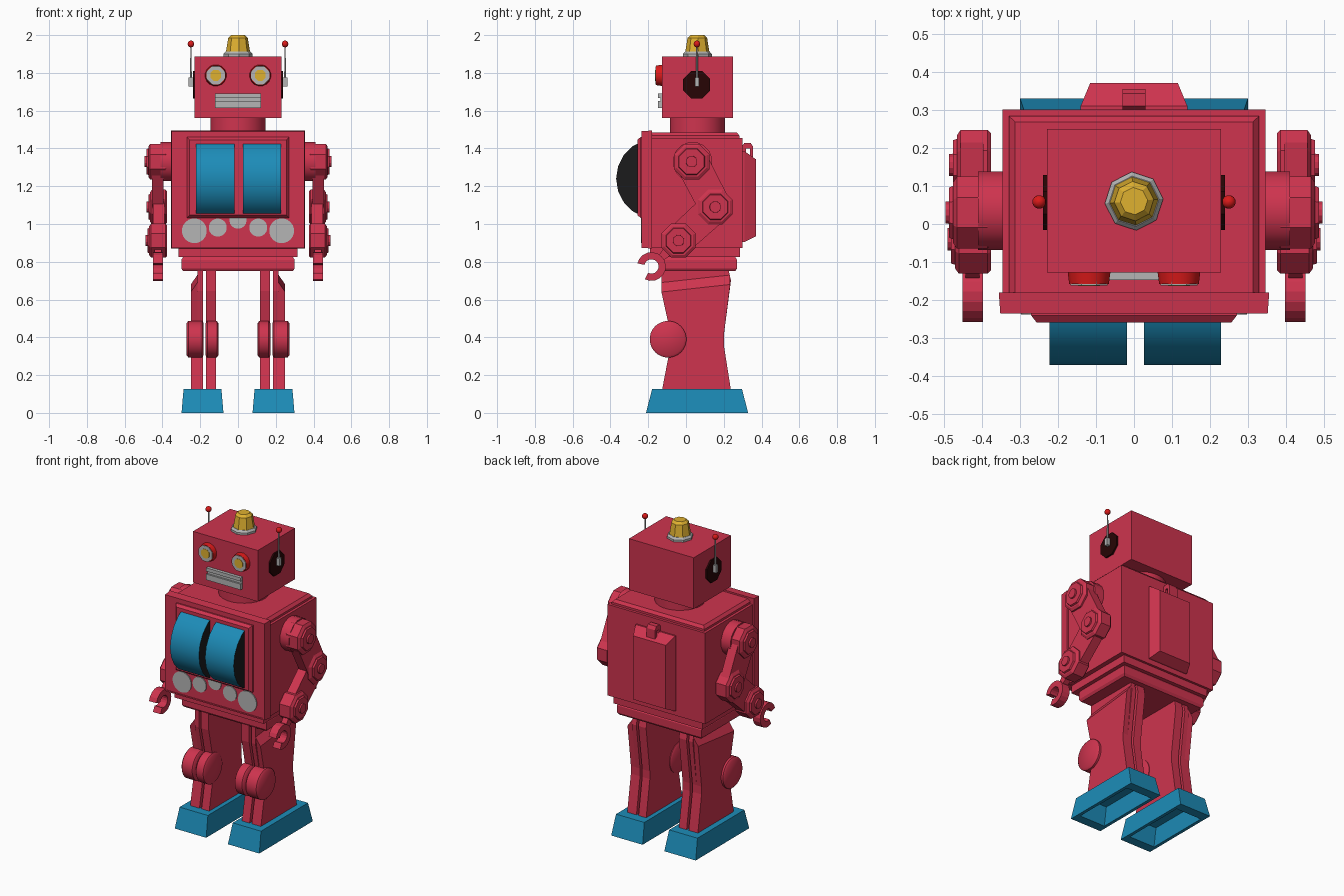
import bpy, bmesh, math
from math import sin, cos, pi, atan2

if "Cube" in bpy.data.objects:
    bpy.data.objects.remove(bpy.data.objects["Cube"])


def material(name, rgb):
    m = bpy.data.materials.new(name)
    m.diffuse_color = (*rgb, 1)
    m.use_nodes = True
    m.node_tree.nodes["Principled BSDF"].inputs["Base Color"].default_value = m.diffuse_color
    return m


RED = material("crimson paint", (0.62, 0.034, 0.077))
BLUE = material("blue paint", (0.012, 0.262, 0.48))
GOLD = material("gold", (0.74, 0.44, 0.03))
GREY = material("grey metal", (0.46, 0.46, 0.46))
BLACK = material("black", (0.011, 0.011, 0.012))
BROWN = material("dark brown", (0.02, 0.0015, 0.0015))
SIGNAL = material("signal red", (0.7, 0.01, 0.01))


def loft(name, rings, mat, smooth=False, cap_mat=None):
    """Bridge equal rings of points in order and cap both ends."""
    bm = bmesh.new()
    vs = [[bm.verts.new(p) for p in r] for r in rings]
    n = len(vs[0])
    for a, b in zip(vs, vs[1:]):
        for i in range(n):
            j = (i + 1) % n
            bm.faces.new((a[i], a[j], b[j], b[i]))
    for cap in (vs[0], vs[-1]):
        bm.faces.new(cap).material_index = 1 if cap_mat else 0
    bmesh.ops.recalc_face_normals(bm, faces=bm.faces)
    me = bpy.data.meshes.new(name)
    bm.to_mesh(me)
    bm.free()
    me.materials.append(mat)
    if cap_mat:
        me.materials.append(cap_mat)
    ob = bpy.data.objects.new(name, me)
    bpy.context.collection.objects.link(ob)
    if smooth:
        bpy.ops.object.select_all(action='DESELECT')
        ob.select_set(True)
        bpy.context.view_layer.objects.active = ob
        bpy.ops.object.shade_smooth_by_angle(angle=math.radians(40))
    return ob


def place(axis, d, a, b):
    return {'x': (d, a, b), 'y': (a, d, b), 'z': (a, b, d)}[axis]


def rect(axis, d, a0, a1, b0, b1):
    return [place(axis, d, a, b) for a, b in ((a0, b0), (a1, b0), (a1, b1), (a0, b1))]


def box(name, x0, x1, y0, y1, z0, z1, mat):
    return loft(name, [rect('z', z, x0, x1, y0, y1) for z in (z0, z1)], mat)


def lathe(name, axis, ca, cb, prof, n, mat, turn=0.5, **kw):
    """Turn (position, radius) pairs around an axis through (ca, cb)."""
    rings = [[place(axis, d, ca + r * cos(2 * pi * (i + turn) / n), cb + r * sin(2 * pi * (i + turn) / n))
              for i in range(n)] for d, r in prof]
    return loft(name, rings, mat, **kw)


def prism(name, yz, x0, x1, mat):
    return loft(name, [[(x, y, z) for y, z in yz] for x in (x0, x1)], mat)


def stadium(p, q, r0, r1):
    a = atan2(q[1] - p[1], q[0] - p[0])
    return [(c[0] + r * cos(a + s + k * pi / 4), c[1] + r * sin(a + s + k * pi / 4))
            for c, r, s in ((p, r0, pi / 2), (q, r1, -pi / 2)) for k in range(5)]


# Torso: main case, stepped lid, skirt and hip block
box("torso", -0.345, 0.345, -0.185, 0.30, 0.873, 1.455, RED)
loft("torso_lid", [rect('z', z, -x, x, -0.185, y) for z, x, y in
                   ((1.455, 0.328, 0.283), (1.468, 0.328, 0.283), (1.485, 0.312, 0.268))], RED)
box("torso_skirt", -0.315, 0.315, -0.19, 0.285, 0.825, 0.873, RED)
loft("hips", [rect('z', z, -x, x, -0.13 - e, 0.26 + e) for z, x, e in
              ((0.75, 0.29, 0), (0.765, 0.30, 0.01), (0.81, 0.30, 0.01), (0.826, 0.29, 0))], RED)

# Front panel with a thin rim, and raised window surround
loft("front_panel", [rect('y', y, -0.355 + e, 0.355 - e, 0.87 + e, 1.495 - e) for y, e in
                     ((-0.18, 0), (-0.235, 0.004), (-0.235, 0.012), (-0.231, 0.012))], RED)
loft("window_surround", [rect('y', y, -0.27 + e, 0.27 - e, 1.033 + e, 1.46 - e) for y, e in
                         ((-0.22, 0), (-0.24, 0), (-0.258, 0.014))], RED)

# Round drums bulging from the window, black end discs
for x0, x1 in ((-0.222, -0.018), (0.026, 0.228)):
    lathe("window_drum", 'x', -0.157, 1.24, [(x0, 0.213), (x1, 0.213)], 20, BLUE,
          turn=0, smooth=True, cap_mat=BLACK)

# Row of dials below the window
for s in (-1, 1):
    for x, z, r in ((0.231, 0.964, 0.066), (0.107, 0.981, 0.048)):
        lathe("dial", 'y', s * x, z, [(-0.23, r), (-0.237, r)], 20, GREY)
loft("centre_dial", [[(0.045 * cos(a * pi / 8), y, 1.017 + 0.042 * sin(a * pi / 8))
                      for a in range(8, 17)] + [(0.045, y, 1.033), (-0.045, y, 1.033)]
                     for y in (-0.23, -0.237)], GREY)

# Back hatch with hook handle
loft("back_hatch", [rect('y', y, -0.14 + e, 0.14 - e, 0.905 + 1.2 * e, 1.385 - 1.7 * e) for y, e in
                    ((0.295, 0), (0.31, 0), (0.37, 0.025))], RED)
prism("hatch_hook", [(0.295, 1.34), (0.295, 1.41), (0.31, 1.43), (0.342, 1.43), (0.355, 1.41), (0.355, 1.34),
                     (0.338, 1.34), (0.338, 1.40), (0.318, 1.40), (0.318, 1.34)], -0.03, 0.03, RED)

# Neck, head and beacon
lathe("neck", 'z', 0, 0.06, [(1.47, 0.147), (1.57, 0.147)], 24, RED, smooth=True)
box("head", -0.229, 0.229, -0.127, 0.249, 1.56, 1.887, RED)
lathe("beacon_base", 'z', 0, 0.06, [(1.88, 0.077), (1.9, 0.077), (1.912, 0.066)], 8, GREY, turn=0.1)
lathe("beacon", 'z', 0, 0.06, [(1.905, 0.065), (1.985, 0.052), (2.0, 0.036)], 8, GOLD, turn=0.1)

# Mouth: backing plate and two lips
box("mouth", -0.122, 0.122, -0.136, -0.12, 1.613, 1.69, GREY)
for z0, z1 in ((1.613, 1.65), (1.668, 1.69)):
    box("lip", -0.122, 0.122, -0.147, -0.13, z0, z1, GREY)

EL = [(0.03, 1.33), (0.155, 1.09), (-0.04, 0.912)]   # shoulder, elbow, wrist in y, z
HAND = (-0.183, 0.775)

for s in (-1, 1):
    # Eyes: red housing, wide grey ring, gold lens
    ex = s * 0.118
    lathe("eye_housing", 'y', ex, 1.787, [(-0.12, 0.058), (-0.158, 0.053)], 16, SIGNAL, smooth=True)
    lathe("eye_ring", 'y', ex, 1.787, [(-0.15, 0.053), (-0.161, 0.052), (-0.161, 0.03), (-0.159, 0.029)],
          8, GREY)
    lathe("eye_lens", 'y', ex, 1.787, [(-0.15, 0.031), (-0.163, 0.031)], 8, GOLD)

    # Ears and antennas
    lathe("ear_disc", 'x', 0.056, 1.737, [(s * 0.22, 0.078), (s * 0.239, 0.078)], 8, BROWN)
    box("antenna_socket", s * 0.249 - 0.012, s * 0.249 + 0.012, 0.047, 0.069, 1.728, 1.775, GREY)
    lathe("antenna_rod", 'z', s * 0.249, 0.058, [(1.77, 0.005), (1.945, 0.004)], 6, GREY)
    lathe("antenna_ball", 'z', s * 0.249, 0.058,
          [(1.953 - 0.018 * cos(k * pi / 8), max(0.001, 0.018 * sin(k * pi / 8))) for k in range(9)],
          12, SIGNAL, smooth=True)

    # Arms: axle, two links, three octagonal joints
    lathe("shoulder_axle", 'x', 0.035, 1.33, [(s * 0.34, 0.105), (s * 0.41, 0.105)], 16, RED, smooth=True)
    prism("upper_arm", stadium(EL[0], EL[1], 0.088, 0.085), s * 0.395, s * 0.455, RED)
    prism("forearm", stadium(EL[1], EL[2], 0.085, 0.08), s * 0.39, s * 0.45, RED)
    for (y, z), r, x in zip(EL, (0.102, 0.1, 0.098), (0.485, 0.475, 0.48)):
        lathe("arm_joint", 'x', y, z,
              [(s * 0.375, r * 0.9), (s * 0.385, r), (s * (x - 0.02), r), (s * (x - 0.01), r * 0.84),
               (s * (x - 0.01), r * 0.74), (s * x, r * 0.7)], 8, RED)
        lathe("joint_pin", 'x', y, z, [(s * 0.45, 0.032), (s * (x + 0.01), 0.03)], 12, RED)

    # Open claw hand, gap facing forward and down
    prism("wrist_stub", stadium(EL[2], (-0.125, 0.828), 0.04, 0.02), s * 0.405, s * 0.442, RED)
    arc = [math.radians(205 + 38 + k * 284 / 14) for k in range(15)]
    claw = [(HAND[0] + r * cos(a), HAND[1] + r * sin(a))
            for r, angs in ((0.076, arc), (0.038, arc[::-1])) for a in angs]
    prism("claw", claw, s * 0.397, s * 0.45, RED)

    # Legs: bent inner and outer plates, the outer one chamfered at the top
    low = [(-0.127, 0.12), (-0.075, 0.39), (-0.13, 0.645), (-0.13, 0.76),
           (0.225, 0.76), (0.238, 0.70), (0.2, 0.41), (0.2, 0.36), (0.238, 0.12)]
    prism("inner_leg_plate", low, s * 0.116, s * 0.17, RED)
    prism("outer_leg_core", low, s * 0.185, s * 0.215, RED)
    cover = [(-0.127, 0.12), (-0.075, 0.39), (-0.13, 0.64), (0.234, 0.68),
             (0.2, 0.41), (0.2, 0.36), (0.238, 0.12)]
    slope = [(y, z + (0.05 if z > 0.6 else 0)) for y, z in cover]
    loft("outer_leg_cover", [[(s * 0.215, y, z) for y, z in slope],
                             [(s * 0.25, y, z) for y, z in cover]], RED)
    for x0, x1 in ((0.104, 0.172), (0.182, 0.273)):
        lathe("knee_disc", 'x', -0.095, 0.39,
              [(s * x0, 0.085), (s * (x0 + 0.008), 0.097), (s * (x1 - 0.01), 0.097), (s * x1, 0.085)],
              28, RED, smooth=True)

    # Feet, hollow underneath
    def sole(z, e):
        xs = sorted((s * (0.077 + e), s * (0.299 - e)))
        return rect('z', z, xs[0], xs[1], -0.212 + e * 3, 0.329 - e * 3)
    foot = [sole(0.11, 0.03), sole(0.0, 0.02), sole(0.0, 0.0), sole(0.127, 0.011)]
    loft("foot", foot, BLUE)
